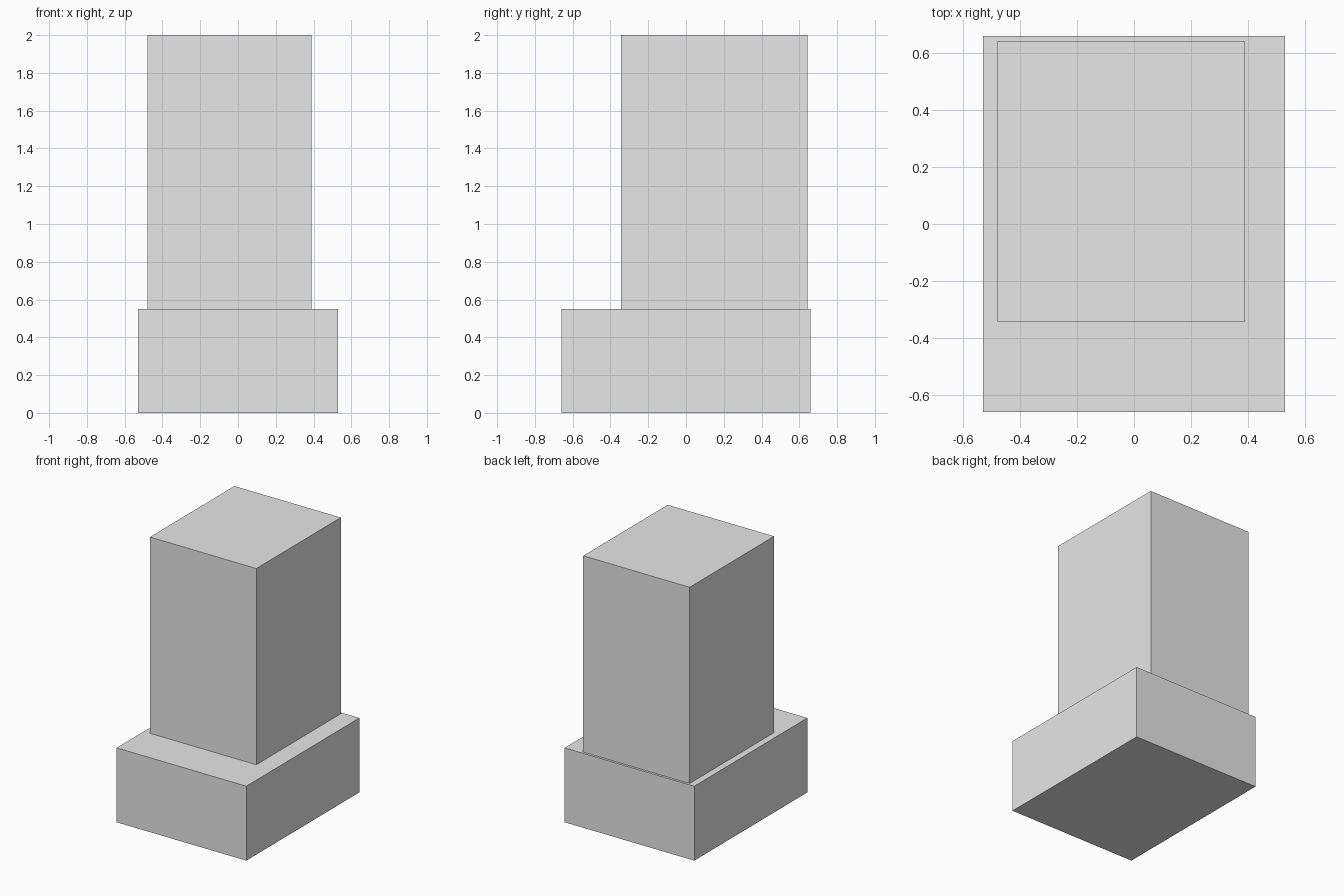
import bpy
from mathutils import Vector

cube = bpy.data.objects.get("Cube")
if cube:
    bpy.data.objects.remove(cube, do_unlink=True)

# Single plain grey
grey = bpy.data.materials.new("light_grey")
grey.use_nodes = True
colour = (0.8, 0.8, 0.8, 1)
grey.diffuse_color = colour
grey.node_tree.nodes["Principled BSDF"].inputs["Base Color"].default_value = colour


def block(name, low, high):
    """Add a box spanning two opposite corners."""
    low, high = Vector(low), Vector(high)
    bpy.ops.mesh.primitive_cube_add(size=1, location=(low + high) / 2)
    obj = bpy.context.object
    obj.name = name
    obj.scale = high - low
    bpy.ops.object.transform_apply(location=False, rotation=False, scale=True)
    obj.data.materials.append(grey)
    return obj


# Wide low base
block("base", (-0.53, -0.66, 0), (0.53, 0.66, 0.55))

# Tall tower set toward the back and right of the base
block("tower", (-0.48, -0.343, 0.55), (0.39, 0.643, 2))
